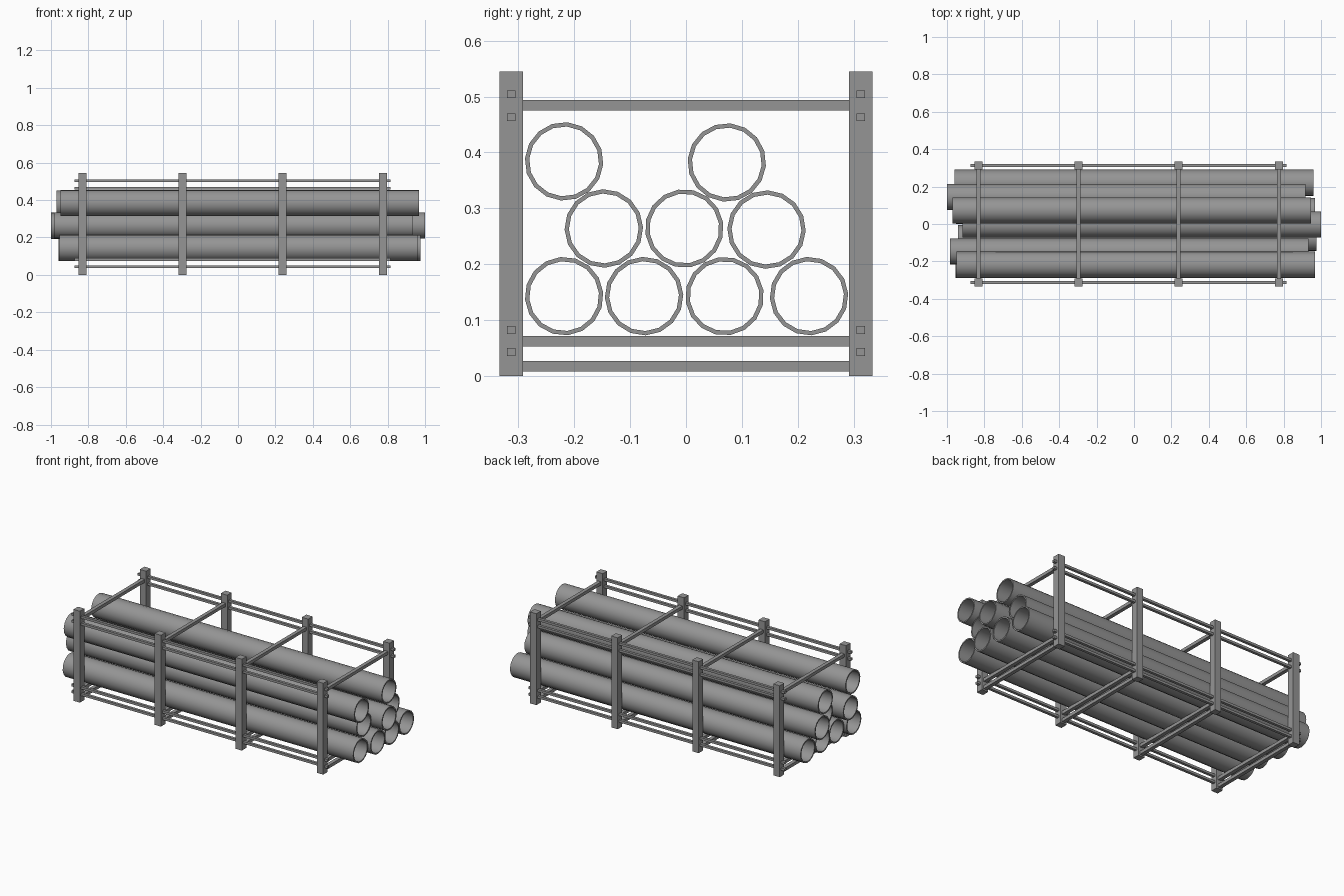
import bpy, bmesh
from math import cos, sin, pi
import random

if "Cube" in bpy.data.objects:
    bpy.data.objects.remove(bpy.data.objects["Cube"])

random.seed(4)
POST_X = (-0.831, -0.296, 0.238, 0.775)
POST_Y = 0.3125

steel = bpy.data.materials.new("dark_steel")
steel.diffuse_color = (0.3, 0.3, 0.3, 1)
steel.use_nodes = True
steel.node_tree.nodes["Principled BSDF"].inputs["Base Color"].default_value = steel.diffuse_color


def finish(name, bm):
    bmesh.ops.recalc_face_normals(bm, faces=bm.faces)
    mesh = bpy.data.meshes.new(name)
    bm.to_mesh(mesh)
    bm.free()
    mesh.materials.append(steel)
    ob = bpy.data.objects.new(name, mesh)
    bpy.context.collection.objects.link(ob)
    return ob


def box(name, centre, size):
    bm = bmesh.new()
    bmesh.ops.create_cube(bm, size=1)
    bmesh.ops.scale(bm, vec=size, verts=bm.verts)
    ob = finish(name, bm)
    ob.location = centre
    return ob


def pipe(name, x_mid, y, z, length=1.917, outer=0.0702, inner=0.0625, sides=16):
    # closed tube: four rings joined outer-left, outer-right, inner-right, inner-left
    bm = bmesh.new()
    h, turn = length / 2, random.uniform(0, 2 * pi / sides)
    rings = []
    for x, r in ((-h, outer), (h, outer), (h, inner), (-h, inner)):
        angles = [turn + 2 * pi * i / sides for i in range(sides)]
        rings.append([bm.verts.new((x, r * cos(a), r * sin(a))) for a in angles])
    for k in range(4):
        a, b = rings[k], rings[(k + 1) % 4]
        for i in range(sides):
            j = (i + 1) % sides
            bm.faces.new((a[i], a[j], b[j], b[i]))
    ob = finish(name, bm)
    ob.location = (x_mid, y, z)
    bpy.ops.object.select_all(action='DESELECT')
    ob.select_set(True)
    bpy.context.view_layer.objects.active = ob
    bpy.ops.object.shade_smooth_by_angle(angle=pi / 6)


# Rack frames: a pair of posts and three crossbars at each station
for n, x in enumerate(POST_X, 1):
    for side, s in (("front", -1), ("back", 1)):
        box(f"{side}_post_{n}", (x, s * POST_Y, 0.2725), (0.042, 0.042, 0.545))
    for part, z in (("base", 0.0175), ("lower", 0.0625), ("top", 0.4845)):
        box(f"{part}_crossbar_{n}", (x, 0, z), (0.022, 2 * POST_Y, 0.019))

# Long rails running through the posts
for side, s in (("front", -1), ("back", 1)):
    for n, z in enumerate((0.043, 0.0825, 0.463, 0.504), 1):
        box(f"{side}_rail_{n}", (-0.03, s * POST_Y, z), (1.69, 0.016, 0.014))

# Stacked pipes: x centre, y, z
layers = {
    "bottom": [(0.003, -0.218, 0.143), (0.017, -0.075, 0.143),
               (0.008, 0.069, 0.143), (0.0, 0.220, 0.143)],
    "middle": [(-0.025, -0.147, 0.264), (0.0415, -0.003, 0.264), (-0.0415, 0.144, 0.262)],
    "upper": [(0.01, -0.218, 0.384), (-0.013, 0.073, 0.382)],
}
for layer, spots in layers.items():
    for n, spot in enumerate(spots, 1):
        pipe(f"{layer}_pipe_{n}", *spot)
